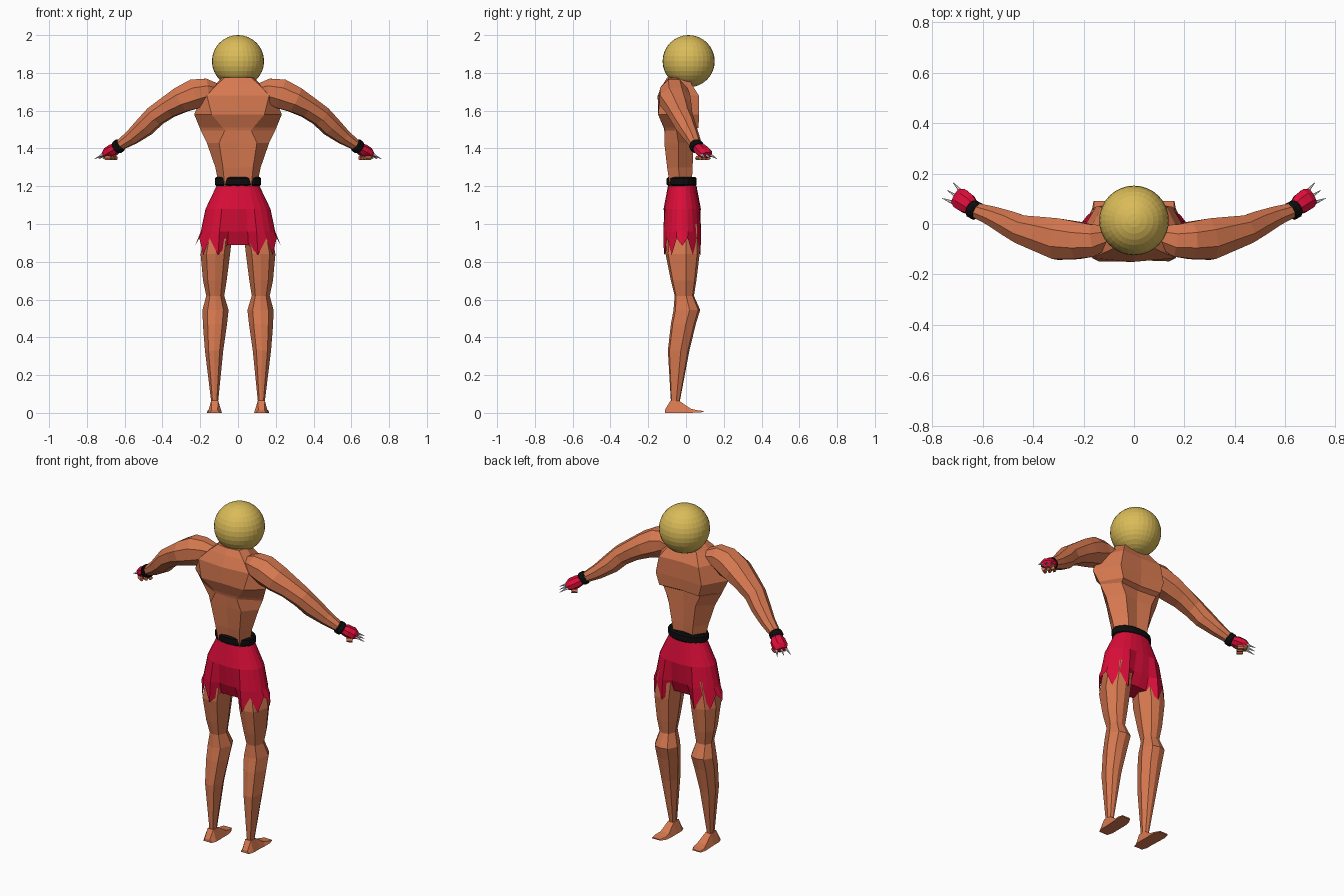
import bpy, bmesh, math
from mathutils import Vector

if "Cube" in bpy.data.objects:
    bpy.data.objects.remove(bpy.data.objects["Cube"])


def material(name, rgb):
    m = bpy.data.materials.new(name)
    m.diffuse_color = (*rgb, 1)
    m.use_nodes = True
    m.node_tree.nodes["Principled BSDF"].inputs["Base Color"].default_value = m.diffuse_color
    return m


SKIN = material("skin", (0.68, 0.19, 0.08))
RED = material("red cloth", (0.70, 0.004, 0.04))
BLACK = material("black band", (0.004, 0.004, 0.004))
GOLD = material("gold", (0.70, 0.50, 0.10))
STEEL = material("steel", (0.65, 0.65, 0.65))


def finish(name, bm, mats, mirror=False):
    bmesh.ops.recalc_face_normals(bm, faces=bm.faces)
    me = bpy.data.meshes.new(name)
    bm.to_mesh(me)
    bm.free()
    for m in mats:
        me.materials.append(m)
    ob = bpy.data.objects.new(name, me)
    bpy.context.collection.objects.link(ob)
    if mirror:
        mod = ob.modifiers.new("mirror", 'MIRROR')
        mod.use_mirror_merge = False
    return ob


def loft(bm, rings, caps=True):
    """Skin a list of equal-length point rings."""
    vs = [[bm.verts.new(p) for p in r] for r in rings]
    n = len(vs[0])
    for a, b in zip(vs, vs[1:]):
        for i in range(n):
            j = (i + 1) % n
            bm.faces.new((a[i], a[j], b[j], b[i]))
    if caps:
        bm.faces.new(vs[0])
        bm.faces.new(vs[-1])
    return vs


def tube(bm, path, sides=8):
    """Elliptical rings along a path of (x, y, z, vertical radius, sideways radius)."""
    pts = [Vector(p[:3]) for p in path]
    rings = []
    for i, p in enumerate(path):
        d = (pts[min(i + 1, len(pts) - 1)] - pts[max(i - 1, 0)]).normalized()
        side = d.cross(Vector((0, 0, 1))).normalized()
        up = side.cross(d)
        rings.append([pts[i] + up * p[3] * math.cos(t) + side * p[4] * math.sin(t)
                      for t in (math.tau * (k + 0.5) / sides for k in range(sides))])
    return loft(bm, rings)


# Head: faceted ball
bm = bmesh.new()
bmesh.ops.create_uvsphere(bm, u_segments=32, v_segments=16, radius=0.138)
bmesh.ops.translate(bm, verts=bm.verts, vec=(0, 0.014, 1.862))
finish("head", bm, [GOLD])

# Torso: half rows from spine to breastbone (x, y), mirrored into full rings
torso_rows = [
    (1.20, [(0, -.08), (.07, -.085), (.10, -.03), (.06, .03), (0, .02)]),
    (1.30, [(0, -.095), (.08, -.10), (.12, -.04), (.07, .035), (0, .025)]),
    (1.43, [(0, -.105), (.10, -.115), (.165, -.04), (.09, .04), (0, .025)]),
    (1.495, [(0, -.115), (.07, -.112), (.197, -.05), (.12, .04), (0, .03)]),
    (1.51, [(0, -.118), (.08, -.116), (.203, -.052), (.13, .066), (0, .055)]),
    (1.58, [(0, -.143), (.14, -.148), (.232, -.07), (.15, .07), (0, .062)]),
    (1.68, [(0, -.15), (.165, -.135), (.19, -.06), (.13, .068), (0, .06)]),
    (1.74, [(0, -.122), (.11, -.11), (.12, -.05), (.09, .03), (0, .03)]),
    (1.775, [(0, -.10), (.07, -.09), (.085, -.04), (.06, .02), (0, .02)]),
]
bm = bmesh.new()
loft(bm, [[(x, y, z) for x, y in r] + [(-x, y, z) for x, y in r[3:0:-1]]
          for z, r in torso_rows])
finish("torso", bm, [SKIN])


# Belt: chunky band with bevelled rims
def oval(a, b, z, n=16, cy=-0.023):
    return [(a * math.cos(math.tau * k / n), cy + b * math.sin(math.tau * k / n), z)
            for k in range(n)]


bm = bmesh.new()
loft(bm, [oval(.113, .07, 1.20), oval(.122, .079, 1.208),
          oval(.122, .079, 1.242), oval(.113, .07, 1.25)])
finish("belt", bm, [BLACK])

# Shorts: flared cloth with pulled-in crotch and ragged hem
N = 24
rows = [(1.205, .112, .075), (1.08, .172, .105), (.96, .197, .115), (.88, .212, .112)]
bm = bmesh.new()
rings = []
for i, (z, a, b) in enumerate(rows):
    ring = []
    for k in range(N):
        t = math.tau * k / N
        c, s = math.cos(t), math.sin(t)
        x, y, h = a * c, b * s, z
        middle = abs(c) < 0.3
        if middle:
            y *= (1, .94, .72, .5)[i]
            h = z if i < 3 else .89
        elif i == 3:
            h = .835 if k % 2 == 0 else .925
            if k % 12 == 0:
                x, h = 1.07 * x, .885
        ring.append((x, y - 0.02, h))
    rings.append(ring)
vs = loft(bm, rings, caps=False)
hem = vs[-1]
for k in (5, 6):
    bm.faces.new((hem[k], hem[k + 1], hem[N - k - 1], hem[N - k]))
finish("shorts", bm, [RED])

# Legs: rows of z, inner x, outer x, rear y, front y
leg_rows = [(1.00, .025, .17, -.10, .07), (.84, .042, .198, -.108, .072),
            (.70, .06, .185, -.08, .055), (.62, .073, .168, -.06, .042),
            (.545, .05, .188, -.066, .075), (.47, .058, .186, -.08, .052),
            (.33, .078, .175, -.096, .018), (.06, .105, .142, -.08, -.033)]
bm = bmesh.new()
rings = []
for z, x0, x1, y0, y1 in leg_rows:
    rings.append([((x0 + x1) / 2 + (x1 - x0) / 2 * u, (y0 + y1) / 2 + (y1 - y0) / 2 * v, z)
                  for u, v in ((1, .2), (.6, .85), (0, 1), (-.6, .85),
                               (-1, .1), (-.6, -.85), (0, -1), (.6, -.85))])
loft(bm, rings)
finish("leg", bm, [SKIN], mirror=True)

# Feet: sections from heel to toe (y, sole x0, sole x1, top x0, top x1, sole z, top z)
foot_rows = [(-.112, .095, .15, .108, .14, 0, .015), (-.082, .085, .16, .105, .142, 0, .065),
             (-.033, .085, .16, .105, .142, 0, .062), (.025, .085, .163, .095, .15, 0, .022),
             (.06, .088, .166, .095, .16, .002, .014), (.092, .105, .16, .108, .157, .004, .01)]
bm = bmesh.new()
loft(bm, [[(a, y, z0), (b, y, z0), (d, y, z1), (c, y, z1)]
          for y, a, b, c, d, z0, z1 in foot_rows])
finish("foot", bm, [SKIN], mirror=True)

# Arms: shoulder to wrist
bm = bmesh.new()
tube(bm, [(.11, -.05, 1.70, .045, .05), (.165, -.065, 1.705, .07, .07),
          (.225, -.065, 1.69, .085, .08), (.30, -.06, 1.658, .074, .088),
          (.37, -.042, 1.618, .062, .075), (.44, -.025, 1.57, .058, .062),
          (.49, -.002, 1.518, .056, .055), (.56, .03, 1.46, .042, .042),
          (.635, .057, 1.41, .027, .03)])
finish("arm", bm, [SKIN], mirror=True)

# Wrist bands
bm = bmesh.new()
tube(bm, [(.619, .048, 1.422, .032, .033), (.624, .051, 1.418, .037, .038),
          (.640, .060, 1.406, .037, .038), (.645, .063, 1.402, .032, .033)], 12)
finish("wrist_band", bm, [BLACK], mirror=True)

# Gloves: red fist, skin on the palm side
bm = bmesh.new()
tube(bm, [(.635, .058, 1.408, .025, .028), (.660, .080, 1.392, .033, .043),
          (.688, .100, 1.375, .032, .045), (.706, .110, 1.364, .018, .034)])
bm.normal_update()
bmesh.ops.recalc_face_normals(bm, faces=bm.faces)
for f in bm.faces:
    f.material_index = int(f.normal.z < -0.8)
finish("glove", bm, [RED, SKIN], mirror=True)

# Curled fingers and steel claws, spread across the knuckles
ahead = Vector((.72, .50, -.42)).normalized()
across = ahead.cross(Vector((0, 0, 1))).normalized()
knuckle = Vector((.698, .105, 1.368))
fingers, claws = bmesh.new(), bmesh.new()
for s in (-1, 0, 1):
    p = knuckle + across * 0.026 * s
    q = p + Vector((-.012, -.008, -.018))
    r = q + Vector((-.028, -.018, -.002))
    tube(fingers, [(*q, .014, .012), (*r, .012, .011)], 6)
    tip = p + ahead * 0.055 + across * 0.012 * s
    tube(claws, [(*p, .009, .009), (*tip, .001, .001)], 5)
finish("fingers", fingers, [SKIN], mirror=True)
finish("claws", claws, [STEEL], mirror=True)
